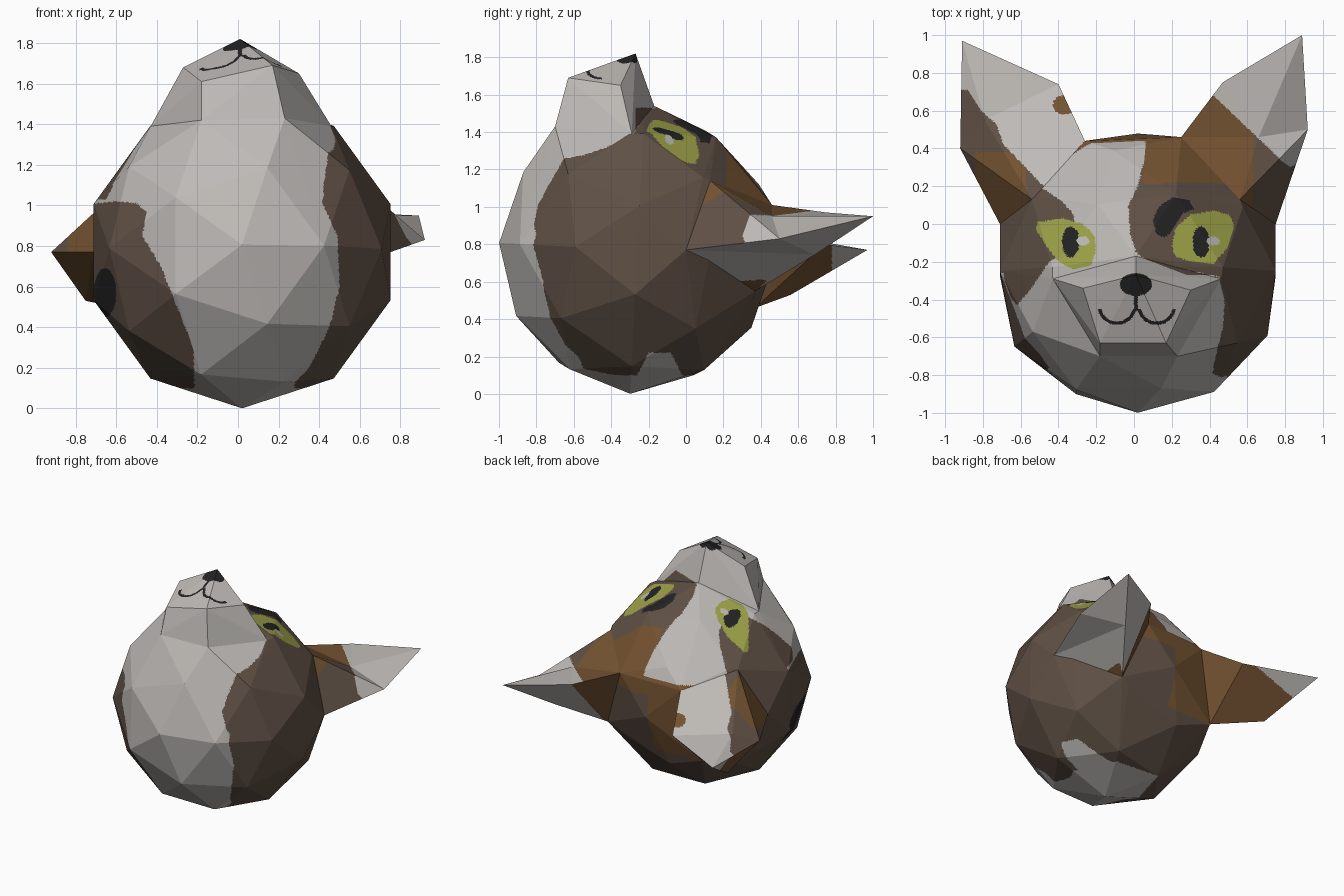
import bpy, bmesh, math
from mathutils import Matrix, Vector

if "Cube" in bpy.data.objects:
    bpy.data.objects.remove(bpy.data.objects["Cube"])

# ---- colours (sRGB -> linear) ----
def lin(c):
    c /= 255
    return c / 12.92 if c <= 0.04045 else ((c + 0.055) / 1.055) ** 2.4

MATS = []
for name, rgb in [("pale fur", (190, 186, 182)), ("brown fur", (95, 80, 69)),
                  ("tan fur", (115, 82, 49)), ("black", (35, 35, 35)),
                  ("eye green", (157, 162, 72))]:
    m = bpy.data.materials.new(name)
    m.diffuse_color = (*[lin(c) for c in rgb], 1)
    m.use_nodes = True
    m.node_tree.nodes["Principled BSDF"].inputs["Base Color"].default_value = m.diffuse_color
    MATS.append(m)
PALE, BROWN, TAN, BLACK, GREEN = range(5)

# ---- 2D helpers for markings ----
def inside(u, v, poly):
    hit = False
    for (x1, y1), (x2, y2) in zip(poly, poly[1:] + poly[:1]):
        if (y1 > v) != (y2 > v) and u < (x2 - x1) * (v - y1) / (y2 - y1) + x1:
            hit = not hit
    return hit

def ell(u, v, cu, cv, ru, rv):
    return ((u - cu) / ru) ** 2 + ((v - cv) / rv) ** 2 < 1

# ---- faceted part (given faces, or a hull) with finely cut facets, coloured by a rule ----
def facet_part(name, points, rule, cuts, faces=None):
    bm = bmesh.new()
    vs = [bm.verts.new(p) for p in points]
    if faces:
        for f in faces:
            bm.faces.new([vs[i] for i in f])
    else:
        bmesh.ops.convex_hull(bm, input=bm.verts[:])
        bmesh.ops.delete(bm, geom=[v for v in bm.verts if not v.link_faces], context='VERTS')
        bmesh.ops.triangulate(bm, faces=bm.faces[:])
    bmesh.ops.recalc_face_normals(bm, faces=bm.faces[:])
    bmesh.ops.subdivide_edges(bm, edges=bm.edges[:], cuts=cuts, use_grid_fill=True)
    bm.normal_update()
    for f in bm.faces:
        f.smooth = False
        f.material_index = rule(f.calc_center_median(), f.normal)
    me = bpy.data.meshes.new(name)
    bm.to_mesh(me)
    bm.free()
    for m in MATS:
        me.materials.append(m)
    ob = bpy.data.objects.new(name, me)
    bpy.context.collection.objects.link(ob)
    return ob

# ---- marking outlines ----
FRONT_PALE = [(-.80, 1.0), (-.60, 1.02), (-.50, 1.01), (-.45, .97), (-.47, .85), (-.38, .70),
              (-.30, .50), (-.22, .30), (-.21, -.1), (.25, -.1), (.28, .13), (.35, .20),
              (.45, .40), (.50, .60), (.49, .85), (.42, 1.0), (.39, 1.15), (.4, 1.3), (-.8, 1.3)]
TOP_PALE = [(.06, .42), (.06, .36), (.02, .20), (-.03, .10), (-.02, -.05), (.01, -.15), (.10, -.21),
            (.45, -.28), (.48, -.42), (.47, -.55), (.42, -.75), (.42, -1.1), (-.8, -1.1), (-.8, -.38),
            (-.68, -.36), (-.62, -.43), (-.55, -.35), (-.45, -.2), (-.30, -.1), (-.32, .05),
            (-.38, .12), (-.47, .18), (-.57, .22), (-.4, .5), (.06, .5)]
EYE_L = [(-.52, -.03), (-.51, .01), (-.38, .03), (-.27, 0), (-.21, -.06), (-.20, -.14),
         (-.23, -.22), (-.32, -.24), (-.40, -.20), (-.46, -.12)]
EYE_R = [(.20, -.12), (.22, -.02), (.30, .05), (.42, .07), (.50, .05), (.53, 0),
         (.50, -.12), (.42, -.21), (.30, -.20), (.22, -.17)]
BROW = [(.10, .02), (.12, -.06), (.17, -.07), (.22, -.01), (.26, .06), (.32, .08),
        (.29, .13), (.20, .14), (.13, .09)]

def head_rule(c, n):
    x, y, z = c
    if z > 1.03:
        for eye, px in ((EYE_L, -.335), (EYE_R, .355)):
            if inside(x, y, eye):
                if ell(x, y, px + .065, -.09, .035, .024):
                    return PALE
                return BLACK if ell(x, y, px, -.095, .045, .082) else GREEN
        if inside(x, y, BROW):
            return BLACK
        if inside(x, y, TOP_PALE):
            return PALE
        return TAN if x > .05 and y > .22 - .2 * (x - .3) ** 2 else BROWN
    if y < -.26:
        if ell(x, z, -.655, .57, .055, .12):
            return BLACK
        if inside(x, z, FRONT_PALE):
            return PALE
    if z < .10 or (x > 0 and z < .22 and abs(y + .14) < .09 - (z - .16) * .5):
        return PALE
    return TAN if y > .3 and (z > .9 or z > .45 and x < 0) else BROWN

def muzzle_rule(c, n):
    x, y, z = c
    if n.z > .2:
        if ell(x, y, .01, -.32, .085, .06):
            return BLACK
        if abs(x - .01) < .01 and -.46 < y < -.3:
            return BLACK
        for cx in (-.09, .12):
            if y < -.45 and abs(math.hypot(x - cx, y + .43) - .095) < .009:
                return BLACK
    return BROWN if y > -.27 and z < 1.53 and x > .04 else PALE

def right_ear_rule(c, n):
    x, y, z = c
    if n.z < .15 and n.x < .3 or n.z < -.1:          # underside and back
        return TAN if y < .38 + (z - .55) * .88 and x < .5 else PALE
    if y < .68 - (x - .42) * .95:
        return BROWN if x > .63 else TAN
    return BROWN if y < .29 + (x - .78) * .3 else PALE

EDGE_L = [(-1, .72), (-.88, .71), (-.81, .6), (-.73, .53), (-.69, .42), (-.45, .17),
          (-.45, -.2), (-1, -.2)]

def left_ear_rule(c, n):
    x, y, z = c
    if n.z < .1:
        return TAN if y < .78 else PALE
    if ell(x, y, -.37, .63, .06, .05):
        return TAN
    if inside(x, y, EDGE_L):
        return TAN if -.84 < x < -.57 and y < .38 else BROWN
    return PALE

# ---- ear corner points: base A-D, then outer ring and tip ----
BASE_R = [(.25, .46, 1.01), (.75, 0, .77), (.56, .13, 1.14), (.42, .37, .55)]
BASE_L = [(-.26, .44, 1.0), (-.71, 0, .77), (-.54, .13, 1.12), (-.40, .37, .46)]
OUTER_R = [(.47, .75, .97), (.92, .50, .83), (.66, .46, .95), (.66, .69, .745), (.89, 1.0, .95)]
OUTER_L = [(-.40, .74, .80), (-.92, .40, .77), (-.79, .55, .845), (-.75, .56, .53), (-.91, .97, .77)]
EAR_FACES = [(0, 4, 6), (0, 6, 2), (4, 8, 6), (6, 8, 5), (2, 6, 5), (2, 5, 1), (1, 5, 7),
             (5, 8, 7), (1, 7, 3), (3, 7, 4), (3, 4, 0), (7, 8, 4), (0, 2, 1), (0, 1, 3)]
MUZZLE_BASE = [(.01, -.17, 1.54), (.46, -.29, 1.39), (.23, -.70, 1.43), (-.18, -.70, 1.42),
               (-.43, -.29, 1.39)]
MUZZLE_TIP = [(.01, -.27, 1.82), (-.27, -.34, 1.68), (.30, -.35, 1.65),
              (-.18, -.63, 1.61), (.17, -.63, 1.69)]

# ---- head: icosphere lying on its side, slightly tilted ----
bm = bmesh.new()
bmesh.ops.create_icosphere(bm, subdivisions=2, radius=1)
M = (Matrix.Translation((.02, -.26, .77)) @ Matrix.Rotation(-.05, 4, 'X')
     @ Matrix.Diagonal((.768, .74, .77, 1)) @ Matrix.Rotation(math.pi / 2, 4, 'X'))
ball = [M @ v.co for v in bm.verts]
bm.free()
facet_part("head", ball + [Vector(p) for p in BASE_R + BASE_L + MUZZLE_BASE], head_rule, 33)

# ---- muzzle ----
facet_part("muzzle", MUZZLE_BASE + MUZZLE_TIP + [(.01, -.4, 1.3)], muzzle_rule, 51)

# ---- ears ----
facet_part("right_ear", BASE_R + OUTER_R, right_ear_rule, 39, EAR_FACES)
facet_part("left_ear", BASE_L + OUTER_L, left_ear_rule, 39, EAR_FACES)
